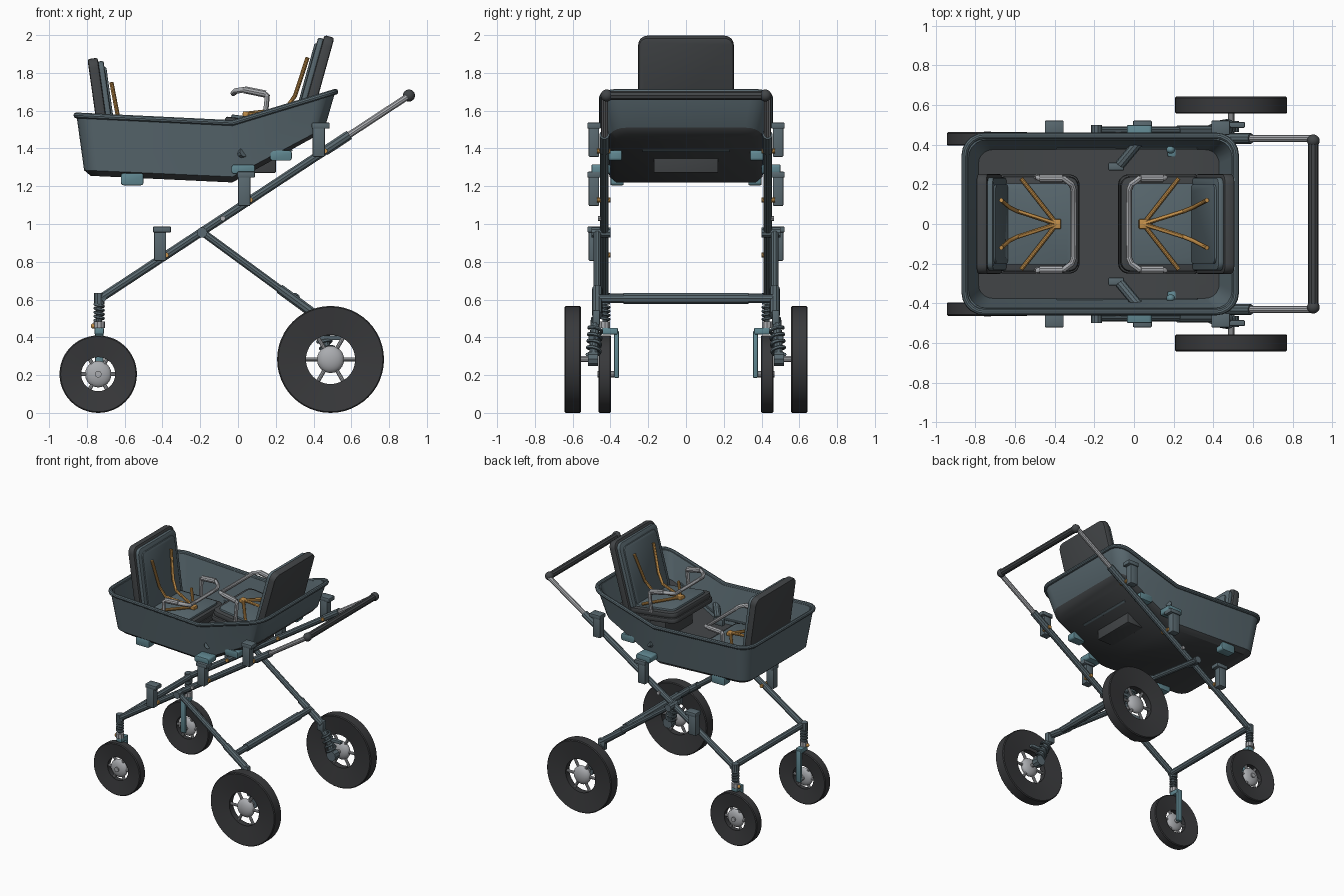
import bpy, bmesh, math
from mathutils import Matrix, Vector

cube = bpy.data.objects.get("Cube")
if cube:
    bpy.data.objects.remove(cube)


def material(name, *rgb):
    m = bpy.data.materials.new(name)
    m.use_nodes = True
    m.diffuse_color = (*rgb, 1)
    m.node_tree.nodes["Principled BSDF"].inputs["Base Color"].default_value = (*rgb, 1)
    return m


SLATE = material("slate", 0.10, 0.14, 0.16)
DARK = material("charcoal", 0.055, 0.06, 0.064)
TYRE = material("tyre_rubber", 0.04, 0.041, 0.044)
GREY = material("light_grey", 0.40, 0.41, 0.43)
TEAL = material("teal", 0.12, 0.25, 0.29)
GOLD = material("amber", 0.55, 0.28, 0.07)


def add(name, bm, mats, mirror=False, M=None):
    """Turn a bmesh into an object, optionally mirrored across the long axis."""
    if M:
        bm.transform(M)
    bmesh.ops.recalc_face_normals(bm, faces=bm.faces)
    for f in bm.faces:
        f.smooth = True
    me = bpy.data.meshes.new(name)
    bm.to_mesh(me)
    bm.free()
    me.set_sharp_from_angle(angle=math.radians(35))
    for m in mats if isinstance(mats, list) else [mats]:
        me.materials.append(m)
    ob = bpy.data.objects.new(name, me)
    bpy.context.collection.objects.link(ob)
    if mirror:
        mod = ob.modifiers.new("mirror", "MIRROR")
        mod.use_axis = (False, True, False)
        mod.use_mirror_merge = False
    return ob


def box(name, lo, hi, mat, mirror=False, M=None, round_axis=None, radius=0.0, edge=0.006):
    """Box from corner to corner; edges along round_axis get a large radius."""
    lo, hi = Vector(lo), Vector(hi)
    bm = bmesh.new()
    bmesh.ops.create_cube(bm, size=1, matrix=Matrix.Translation((lo + hi) / 2) @ Matrix.Diagonal((*(hi - lo), 1)))
    if round_axis is not None:
        es = [e for e in bm.edges
              if abs((e.verts[0].co - e.verts[1].co).normalized()[round_axis]) > 0.9]
        bmesh.ops.bevel(bm, geom=es, offset=radius, segments=5, profile=0.5, affect="EDGES")
    es = [e for e in bm.edges if e.calc_face_angle(0) > 1]
    bmesh.ops.bevel(bm, geom=es, offset=edge, segments=2, profile=0.5, affect="EDGES")
    return add(name, bm, mat, mirror, M)


def tube(name, pts, r, mat, mirror=False, M=None, cyclic=False):
    """Round tube along a path."""
    cu = bpy.data.curves.new(name, "CURVE")
    cu.dimensions, cu.bevel_depth, cu.bevel_resolution, cu.use_fill_caps = "3D", r, 3, True
    sp = cu.splines.new("POLY")
    sp.points.add(len(pts) - 1)
    for p, co in zip(sp.points, pts):
        p.co = (*co, 1)
    sp.use_cyclic_u = cyclic
    tmp = bpy.data.objects.new(name + "_path", cu)
    bpy.context.collection.objects.link(tmp)
    bpy.context.view_layer.update()
    me = bpy.data.meshes.new_from_object(tmp.evaluated_get(bpy.context.evaluated_depsgraph_get()))
    bpy.data.objects.remove(tmp)
    bm = bmesh.new()
    bm.from_mesh(me)
    bpy.data.meshes.remove(me)
    return add(name, bm, mat, mirror, M)


def lathe(name, profile, centre, mat, seg=48):
    """Closed (radius, y) profile spun around the axle, on both sides."""
    bm = bmesh.new()
    vs = [bm.verts.new((r, y, 0)) for r, y in profile]
    es = [bm.edges.new((vs[i - 1], vs[i])) for i in range(len(vs))]
    bmesh.ops.spin(bm, geom=vs + es, cent=(0, 0, 0), axis=(0, 1, 0), angle=math.tau, steps=seg)
    bmesh.ops.remove_doubles(bm, verts=bm.verts, dist=0.0001)
    return add(name, bm, mat, True, Matrix.Translation(centre))


def ball(name, centre, radii, mat, mirror=True):
    bm = bmesh.new()
    bmesh.ops.create_uvsphere(bm, u_segments=20, v_segments=12, radius=1)
    return add(name, bm, mat, mirror, Matrix.Translation(centre) @ Matrix.Diagonal((*radii, 1)))


# Tub: rounded rings lofted together, folded at KINK
KINK = -0.03


def ring(x0, x1, hy, r, heights):
    zl, zk, zr = heights
    pts = [(KINK, -hy)]
    for sx, sy, start in ((1, -1, -90), (1, 1, 0), (-1, 1, 90), (-1, -1, 180)):
        cx, cy = (x1 - r if sx > 0 else x0 + r), sy * (hy - r)
        for i in range(6):
            a = math.radians(start + 18 * i)
            pts.append((cx + r * math.cos(a), cy + r * math.sin(a)))
        if start == 0:
            pts.append((KINK, hy))
    return [(x, y, zk + (zr - zk) * (x - KINK) / (x1 - KINK) if x > KINK
             else zk + (zl - zk) * (KINK - x) / (KINK - x0)) for x, y in pts]


top = ring(-0.855, 0.515, 0.445, 0.10, (1.575, 1.535, 1.70))
rings = [ring(-0.78, 0.43, 0.37, 0.07, (1.255, 1.22, 1.475)),
         ring(-0.815, 0.46, 0.405, 0.09, (1.285, 1.25, 1.51)),
         top,
         ring(-0.835, 0.495, 0.425, 0.09, (1.575, 1.535, 1.70)),
         ring(-0.785, 0.43, 0.375, 0.07, (1.29, 1.26, 1.51))]
bm = bmesh.new()
loops = [[bm.verts.new(p) for p in r] for r in rings]
n = len(top)
for k in range(len(loops) - 1):
    for i in range(n):
        a, b, j = loops[k], loops[k + 1], (i + 1) % n
        bm.faces.new((a[i], a[j], b[j], b[i])).material_index = int(k == 0)
for lp in (loops[0], loops[-1]):
    for part in (lp[:14], lp[13:] + lp[:1]):
        bm.faces.new(part).material_index = 1
add("tub", bm, [SLATE, DARK])
tube("tub_rim", top, 0.016, SLATE, cyclic=True)
tube("tub_floor_strip", [(-0.39, 0.385, 1.31), (KINK, 0.385, 1.29), (0.32, 0.385, 1.475)], 0.01, SLATE, True)
tube("tub_lock_rod", [(0.03, 0.42, 1.38), (-0.07, 0.30, 1.33)], 0.026, SLATE, True)
box("tub_lock_block", (-0.13, 0.27, 1.29), (-0.05, 0.31, 1.34), SLATE, True)
slope = Matrix.Translation((0.28, 0, 1.39)) @ Matrix.Rotation(-0.506, 4, "Y")
box("underside_slot", (-0.008, -0.23, -0.006), (0.008, 0.23, 0.002), SLATE, M=slope, edge=0.001)

# Latches beneath the tub
box("front_latch", (-0.62, 0.33, 1.205), (-0.50, 0.40, 1.27), TEAL, True, round_axis=1, radius=0.015)
box("rear_latch", (0.17, 0.34, 1.335), (0.285, 0.41, 1.39), TEAL, True, round_axis=1, radius=0.015)
box("middle_latch", (-0.035, 0.40, 1.265), (0.09, 0.50, 1.315), TEAL, True, round_axis=1, radius=0.015)
ball("latch_knob", (0.185, 0.375, 1.42), (0.022, 0.02, 0.025), TEAL)


# Seats facing each other: local x runs back, z up, origin at the buckle
def seat(tag, x, z, turn, tilt):
    M = (Matrix.Translation((x, 0, z)) @ Matrix.Rotation(turn, 4, "Z")
         @ Matrix.Rotation(math.radians(tilt), 4, "Y"))
    B = M @ Matrix.Translation((0.285, 0, 0)) @ Matrix.Rotation(math.radians(8), 4, "Y")
    box(tag + "_seat_base", (-0.115, -0.25, -0.095), (0.32, 0.25, -0.055), DARK, M=M, round_axis=2, radius=0.05, edge=0.01)
    box(tag + "_seat_cushion", (-0.11, -0.24, -0.058), (0.31, 0.24, -0.015), DARK, M=M, round_axis=2, radius=0.05, edge=0.012)
    box(tag + "_seat_panel", (-0.08, -0.205, -0.03), (0.29, 0.205, 0), SLATE, M=M, round_axis=2, radius=0.04)
    box(tag + "_back_shell", (0, -0.253, -0.09), (0.055, 0.253, 0.485), DARK, M=B, round_axis=0, radius=0.05, edge=0.012)
    box(tag + "_back_cushion", (-0.028, -0.235, -0.05), (0.005, 0.235, 0.465), SLATE, M=B, round_axis=0, radius=0.045, edge=0.01)
    box(tag + "_back_panel", (-0.038, -0.20, -0.02), (-0.02, 0.20, 0.43), SLATE, M=B, round_axis=0, radius=0.035)
    # Harness
    box(tag + "_buckle", (-0.022, -0.025, -0.002), (0.022, 0.025, 0.025), GOLD, M=M)
    for s, side in ((-1, "front"), (1, "back")):
        tube(f"{tag}_{side}_shoulder_strap", [(0, 0, 0.015), (0.2, s * 0.065, 0.065),
             (0.24, s * 0.085, 0.14), (0.28, s * 0.12, 0.35)], 0.011, GOLD, M=M)
        tube(f"{tag}_{side}_waist_strap", [(0, 0, 0.012), (0.18, s * 0.23, 0.02)], 0.011, GOLD, M=M)
        tube(f"{tag}_{side}_arm_grip", [(0.085, s * 0.23, 0.13), (-0.03, s * 0.23, 0.138)], 0.02, GREY, M=M)
    # Bumper bar
    half = [(0.1, 0.235, -0.03), (0.095, 0.235, 0.12), (0.08, 0.23, 0.13), (-0.035, 0.23, 0.137),
            (-0.075, 0.2, 0.125), (-0.085, 0.17, 0.112)]
    tube(tag + "_bumper_bar", half + [(u, -y, h) for u, y, h in reversed(half)], 0.015, GREY, M=M)


seat("right", -0.39, 1.40, math.pi, 0)
seat("left", 0.045, 1.57, 0, 7.5)
box("right_seat_plinth", (-0.66, -0.19, 1.27), (-0.32, 0.19, 1.32), DARK)
box("left_seat_plinth", (0.06, -0.17, 1.27), (0.20, 0.17, 1.50), DARK)


# Frame
def rail_z(x):
    return 0.605 + 0.657 * (x + 0.73)


def rail(name, x0, x1, r, mat):
    tube(name, [(x0, 0.432, rail_z(x0)), (x1, 0.432, rail_z(x1))], r, mat, True)


rail("main_rail", -0.73, 0.59, 0.023, SLATE)
rail("rail_sleeve", 0.46, 0.59, 0.027, SLATE)
rail("handle_tube", 0.58, 0.905, 0.018, GREY)
tube("handle_grip", [(0.905, -0.42, 1.68), (0.905, 0.42, 1.68)], 0.026, DARK)
ball("handle_end", (0.905, 0.42, 1.68), (0.032, 0.032, 0.032), DARK)
tube("lower_crossbar", [(-0.72, -0.45, 0.61), (-0.72, 0.45, 0.61)], 0.024, SLATE)
tube("rear_crossbar", [(0.30, -0.46, 0.605), (0.30, 0.46, 0.605)], 0.024, SLATE)
tube("rear_crossbar_sleeve", [(0.30, -0.33, 0.605), (0.30, 0.33, 0.605)], 0.03, SLATE)
tube("rear_leg", [(-0.2, 0.47, 0.965), (0.40, 0.47, 0.525)], 0.021, SLATE, True)
tube("rear_leg_sleeve", [(0.22, 0.47, 0.657), (0.41, 0.47, 0.518)], 0.027, SLATE, True)
tube("pivot_joint", [(-0.19, 0.40, 0.955), (-0.19, 0.50, 0.955)], 0.028, SLATE, True)
tube("pivot_pin", [(-0.08, 0.42, 1.03), (-0.08, 0.465, 1.03)], 0.014, GREY, True)

# Mounting clamps along the rails
for tag, x, z in (("lower", -0.41, 0.895), ("middle", 0.035, 1.185), ("upper", 0.43, 1.445)):
    box(tag + "_clamp_body", (x - 0.035, 0.46, z - 0.09), (x + 0.03, 0.515, z + 0.07), SLATE, True)
    box(tag + "_clamp_head", (x - 0.04, 0.45, z + 0.06), (x + 0.055, 0.522, z + 0.092), SLATE, True)
    tube(tag + "_clamp_pin", [(x + 0.03, 0.40, rail_z(x + 0.03)), (x + 0.03, 0.47, rail_z(x + 0.03))], 0.014, GOLD, True)


# Springs
def spring(name, a, b, coil, wire, turns, mat):
    a, b = Vector(a), Vector(b)
    q = (b - a).to_track_quat("Z", "Y")
    steps = turns * 12
    pts = [a + (b - a) * i / steps + q @ Vector((coil * math.cos(math.tau * i / 12), coil * math.sin(math.tau * i / 12), 0))
           for i in range(steps + 1)]
    tube(name, pts, wire, mat, True)


# Front suspension and fork
FX, FY = -0.735, 0.43
tube("front_post_cap", [(FX, FY, 0.575), (FX, FY, 0.635)], 0.028, SLATE, True)
tube("front_post", [(FX, FY, 0.42), (FX, FY, 0.6)], 0.014, SLATE, True)
spring("front_spring", (FX, FY, 0.49), (FX, FY, 0.575), 0.022, 0.008, 4, SLATE)
tube("front_spring_seat", [(FX, FY, 0.45), (FX, FY, 0.485)], 0.03, GREY, True)
box("front_fork_bridge", (FX - 0.025, 0.36, 0.415), (FX + 0.025, 0.445, 0.45), TEAL, True)
box("front_fork_arm", (FX - 0.022, 0.355, 0.185), (FX + 0.022, 0.38, 0.435), TEAL, True)
ball("front_fork_bolt", (FX - 0.03, FY, 0.46), (0.014, 0.014, 0.014), GOLD)

# Rear suspension
RX = 0.49
box("rear_bracket", (0.37, 0.455, 0.465), (0.43, 0.495, 0.545), SLATE, True)
tube("rear_arm", [(0.39, 0.48, 0.50), (0.45, 0.485, 0.40), (RX, 0.49, 0.285)], 0.024, SLATE, True)
spring("rear_spring", (0.43, 0.48, 0.45), (0.485, 0.49, 0.31), 0.034, 0.009, 4, SLATE)
tube("rear_axle_housing", [(RX, 0.465, 0.285), (RX, 0.52, 0.285)], 0.04, SLATE, True)
box("brake_lever", (0.43, 0.485, 0.385), (0.56, 0.515, 0.41), SLATE, True)


# Wheels
def wheel(tag, x, y, radius, bore, half, hub, spokes):
    lathe(tag + "_tyre", [(bore, -half * 0.55), (radius - 0.006, -half), (radius, -half + 0.006),
          (radius, half - 0.006), (radius - 0.006, half), (bore, half * 0.55)], (x, y, radius), TYRE)
    ball(tag + "_hub", (x, y, radius), (hub, half * 0.85, hub), GREY)
    for i in range(spokes):
        a = math.tau * i / spokes
        d = Vector((math.cos(a), 0, math.sin(a)))
        c = Vector((x, y, radius))
        tube(f"{tag}_spoke_{i + 1}", [c + d * hub * 0.7, c + d * (bore + 0.01)], 0.011, GREY, True)


wheel("front_wheel", -0.74, 0.43, 0.205, 0.09, 0.034, 0.07, 6)
wheel("rear_wheel", RX, 0.6, 0.283, 0.13, 0.043, 0.072, 6)
tube("front_axle", [(-0.74, 0.36, 0.205), (-0.74, 0.468, 0.205)], 0.018, GREY, True)
tube("rear_axle", [(RX, 0.48, 0.285), (RX, 0.6, 0.285)], 0.016, GREY, True)
